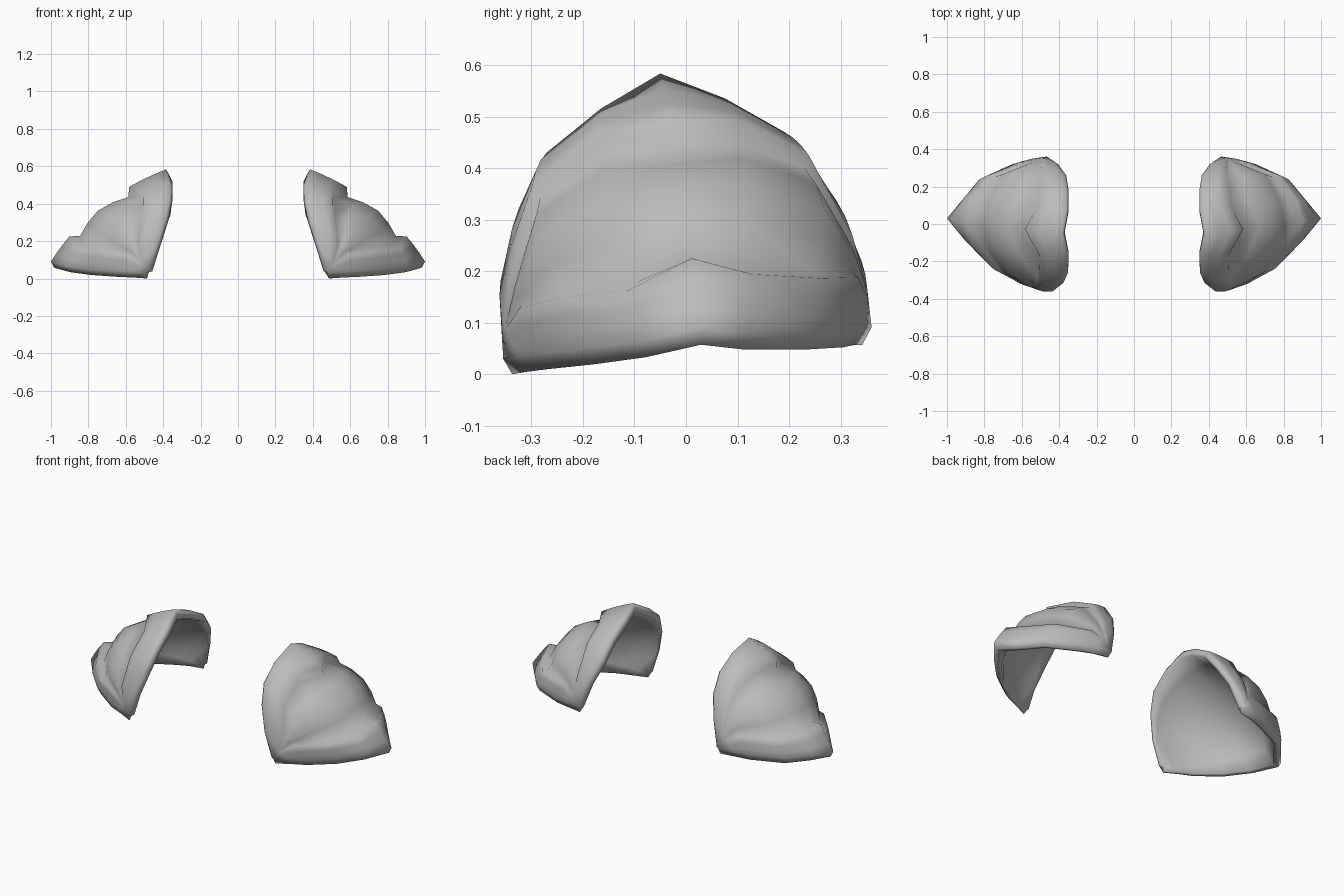
import bpy, bmesh, math
from mathutils import Vector

if "Cube" in bpy.data.objects:
    bpy.data.objects.remove(bpy.data.objects["Cube"])

# Arched rim beside the neck, front to back
RIM = [(.48, -.355, .035), (.435, -.36, .18), (.39, -.325, .32), (.365, -.27, .43),
       (.362, -.165, .515), (.385, -.05, .583), (.362, .075, .535), (.362, .19, .47),
       (.375, .27, .365), (.42, .33, .245), (.465, .36, .095)]
# Lower edge running out to the pointed tip, front to back
EDGE = [(.49, -.355, .03), (.56, -.325, .035), (.66, -.285, .04), (.8, -.19, .05),
        (.91, -.08, .065), (1.0, .03, .09), (.925, .12, .08), (.83, .235, .08),
        (.65, .32, .085), (.56, .345, .09), (.47, .36, .09)]
BULGE = [0, .1, .28, .65, .7, .42, .7, .65, .28, .1, 0]
LAP_1 = [.6, .6, .5, .26, .2, .27, .2, .22, .4, .55, .6]         # end of upper plate
LAP_2 = [.68, .68, .72, .8, .84, .78, .82, .8, .68, .63, .68]    # start of lower plate
DEPTH = [0, 0, .01, .022, .035, .045, .035, .022, .01, 0, 0]
WALL = [.025, .03, .035, .04, .045, .05, .045, .04, .035, .03, .025]
CENTRE = Vector((.42, 0, .08))

grey = bpy.data.materials.new("grey")
grey.diffuse_color = (.5, .5, .5, 1)
grey.use_nodes = True
grey.node_tree.nodes["Principled BSDF"].inputs["Base Color"].default_value = grey.diffuse_color


def dome(i, t, sink=0):
    """Point on section i, from rim (t=0) to lower edge (t=1), sunk inward."""
    a, b = Vector(RIM[i]), Vector(EDGE[i])
    ang = t * math.pi / 2
    rounded = CENTRE + (a - CENTRE) * math.cos(ang) + (b - CENTRE) * math.sin(ang)
    p = a.lerp(b, t).lerp(rounded, BULGE[i])
    return p + (CENTRE - p).normalized() * sink


def section(i):
    """Closed cross-section: three lapped plates, lip, then the lining."""
    t1, t2, d = LAP_1[i], LAP_2[i], DEPTH[i]
    pts = [dome(i, t1 * k / 3) for k in range(4)]                    # upper plate
    s1, s2 = t1 + .03, t2 - .03
    for k, f in enumerate((1, .5, .2, .5, 1)):                       # sunken plate
        pts.append(dome(i, s1 + (s2 - s1) * k / 4, d * f))
    pts += [dome(i, t2 + (1 - t2) * k / 3) for k in range(4)]        # lower plate
    pts.append(dome(i, 1, .018) - Vector((0, 0, .033)))              # rolled lip
    for k in range(8, -1, -1):                                       # lining
        t = k / 8
        p = dome(i, t, WALL[i] + .012 * math.sin(math.pi * t))
        pts.append(p - Vector((.018 * (1 - t) ** 2, 0, .03 * t ** 4)))
    pts.append(dome(i, 0, WALL[i] * .4) - Vector((.014, 0, 0)))      # rolled rim
    return pts


def shoulder_pad(name, side):
    bm = bmesh.new()
    rings = [[bm.verts.new((p.x * side, p.y, p.z)) for p in section(i)]
             for i in range(len(RIM))]
    n = len(rings[0])
    for r, s in zip(rings, rings[1:]):
        for j in range(n):
            k = (j + 1) % n
            bm.faces.new((r[j], r[k], s[k], s[j]))
    bm.faces.new(rings[0])
    bm.faces.new(rings[-1][::-1])
    bmesh.ops.remove_doubles(bm, verts=bm.verts, dist=.001)
    bmesh.ops.recalc_face_normals(bm, faces=bm.faces)
    low = min(v.co.z for v in bm.verts)
    bmesh.ops.translate(bm, verts=bm.verts, vec=(0, 0, -low))
    mesh = bpy.data.meshes.new(name)
    bm.to_mesh(mesh)
    bm.free()
    mesh.materials.append(grey)
    ob = bpy.data.objects.new(name, mesh)
    bpy.context.collection.objects.link(ob)
    bpy.ops.object.select_all(action='DESELECT')
    ob.select_set(True)
    bpy.context.view_layer.objects.active = ob
    bpy.ops.object.shade_smooth_by_angle(angle=math.radians(100))


shoulder_pad("right_shoulder_pad", 1)
shoulder_pad("left_shoulder_pad", -1)
